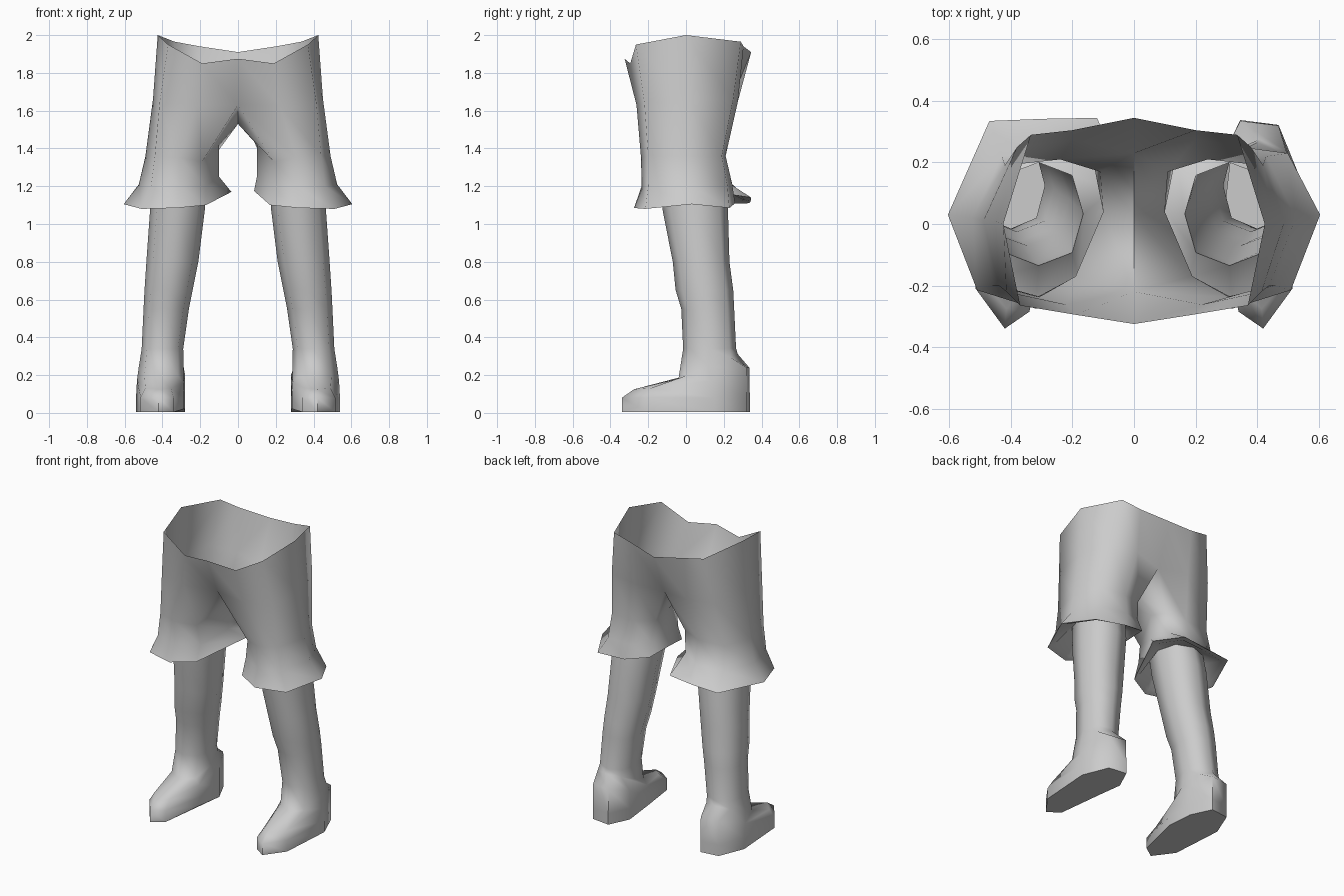
import bpy, math

if "Cube" in bpy.data.objects:
    bpy.data.objects.remove(bpy.data.objects["Cube"], do_unlink=True)

mat = bpy.data.materials.new("plain_grey")
mat.use_nodes = True
mat.diffuse_color = (0.6, 0.6, 0.6, 1)
mat.node_tree.nodes["Principled BSDF"].inputs["Base Color"].default_value = (0.6, 0.6, 0.6, 1)

# Ring columns run: outer, outer front, front, inner front, inner, inner back, back, outer back
N = 8
INNER_FRONT, INNER = 3, 4


def octagon(z, x0, x1, y0, y1, z_back=None):
    """Eight-sided leg section inside a box, optionally tilted up at the back."""
    z_back = z if z_back is None else z_back
    pts = []
    for i in range(N):
        a = -i * math.tau / N
        k = 1.06 if i % 2 else 1.0
        c, s = math.cos(a) * k, math.sin(a) * k
        t = (s + 1) / 2
        pts.append(((x0 + x1) / 2 + c * (x1 - x0) / 2,
                    (y0 + y1) / 2 + s * (y1 - y0) / 2, z + (z_back - z) * t))
    return pts


def loft(rings, side, verts, faces, skip=(), cap=False):
    """Skin rings from top to bottom; side -1 mirrors to the right leg."""
    base = len(verts)
    for r in rings:
        verts += [(side * x, y, z) for x, y, z in r]
    for k in range(len(rings) - 1):
        for i in range(N):
            if (k, i) in skip:
                continue
            j = (i + 1) % N
            a, b = base + k * N, base + (k + 1) * N
            f = (a + i, a + j, b + j, b + i)
            faces.append(f if side < 0 else f[::-1])
    if cap:
        f = tuple(base + (len(rings) - 1) * N + i for i in range(N))
        faces.append(f if side < 0 else f[::-1])


def make(name, verts, faces, angle):
    me = bpy.data.meshes.new(name)
    me.from_pydata(verts, [], faces)
    ob = bpy.data.objects.new(name, me)
    bpy.context.collection.objects.link(ob)
    me.materials.append(mat)
    bpy.ops.object.select_all(action='DESELECT')
    ob.select_set(True)
    bpy.context.view_layer.objects.active = ob
    # Weld the centre seam
    bpy.ops.object.mode_set(mode='EDIT')
    bpy.ops.mesh.select_all(action='SELECT')
    bpy.ops.mesh.remove_doubles(threshold=0.0005)
    bpy.ops.mesh.delete_loose()
    bpy.ops.mesh.select_all(action='SELECT')
    bpy.ops.mesh.normals_make_consistent(inside=False)
    bpy.ops.object.mode_set(mode='OBJECT')
    bpy.ops.object.shade_smooth_by_angle(angle=math.radians(angle))


# Shorts: waist, crotch, thigh and knee sections of one half
waist = [(.425, 0, 2.0), (.37, -.265, 1.95), (.19, -.295, 1.85), (0, -.325, 1.875),
         (0, 0, 1.9), (0, .345, 1.91), (.2, .305, 1.94), (.335, .29, 1.965)]
crotch = [(.45, .01, 1.66), (.415, -.22, 1.64), (.22, -.262, 1.63), (0, -.22, 1.63),
          (0, .03, 1.53), (0, .23, 1.63), (.2, .275, 1.65), (.38, .25, 1.66)]
thigh = [(.49, .01, 1.36), (.44, -.2, 1.36), (.31, -.238, 1.35), (.19, -.17, 1.33),
         (.1, .04, 1.42), (.11, .17, 1.38), (.24, .21, 1.36), (.42, .19, 1.36)]
knee = [(.525, .02, 1.21), (.46, -.2, 1.2), (.31, -.235, 1.2), (.17, -.16, 1.2),
        (.1, .04, 1.25), (.13, .19, 1.24), (.26, .245, 1.21), (.43, .22, 1.2)]

# Flared cuffs: same front, the right one swings further back
cuff_front = [(.605, .03, 1.105), (.51, -.215, 1.08), (.32, -.275, 1.085), (.17, -.2, 1.1)]
cuff_back = {
    1: [(.085, .04, 1.175), (.12, .22, 1.15), (.28, .26, 1.11), (.5, .23, 1.085)],
    -1: [(.035, .14, 1.17), (.12, .345, 1.14), (.29, .342, 1.12), (.47, .335, 1.11)],
}
leg_top = octagon(1.2, .165, .455, -.135, .2)

verts, faces = [], []
for side in (1, -1):
    cuff = cuff_front + cuff_back[side]
    # Rim turned inwards, then folded up to the leg
    rim = [tuple(p + (q - p) * f for p, q, f in zip(c, l, (.25, .25, .1)))
           for c, l in zip(cuff, leg_top)]
    loft([waist, crotch, thigh, knee, cuff, rim, leg_top], side, verts, faces,
         skip={(0, INNER_FRONT), (0, INNER)})
make("shorts", verts, faces, 75)

# Legs with feet
instep = [(.535, .13, .17), (.49, -.19, .13), (.415, -.275, .125), (.355, -.22, .13),
          (.29, 0, .16), (.28, .2, .2), (.345, .335, .24), (.47, .32, .24)]
sole = [(.54, .15), (.515, -.21), (.42, -.34), (.34, -.285),
        (.285, 0), (.28, .2), (.345, .338), (.47, .322)]
leg_rings = [
    leg_top,
    octagon(1.08, .175, .465, -.125, .222),
    octagon(.8, .21, .485, -.07, .23),
    octagon(.65, .24, .495, -.055, .25),
    octagon(.55, .26, .5, -.025, .255),
    octagon(.34, .29, .51, -.015, .265),
    octagon(.18, .288, .525, -.04, .275, .31),
    instep,
    [(x, y, .08) for x, y in sole],
    [(x, y, .022 if abs(y) < .1 else .005) for x, y in sole],
]
for name, side in (("left_leg", 1), ("right_leg", -1)):
    verts, faces = [], []
    loft(leg_rings, side, verts, faces, cap=True)
    make(name, verts, faces, 65)
